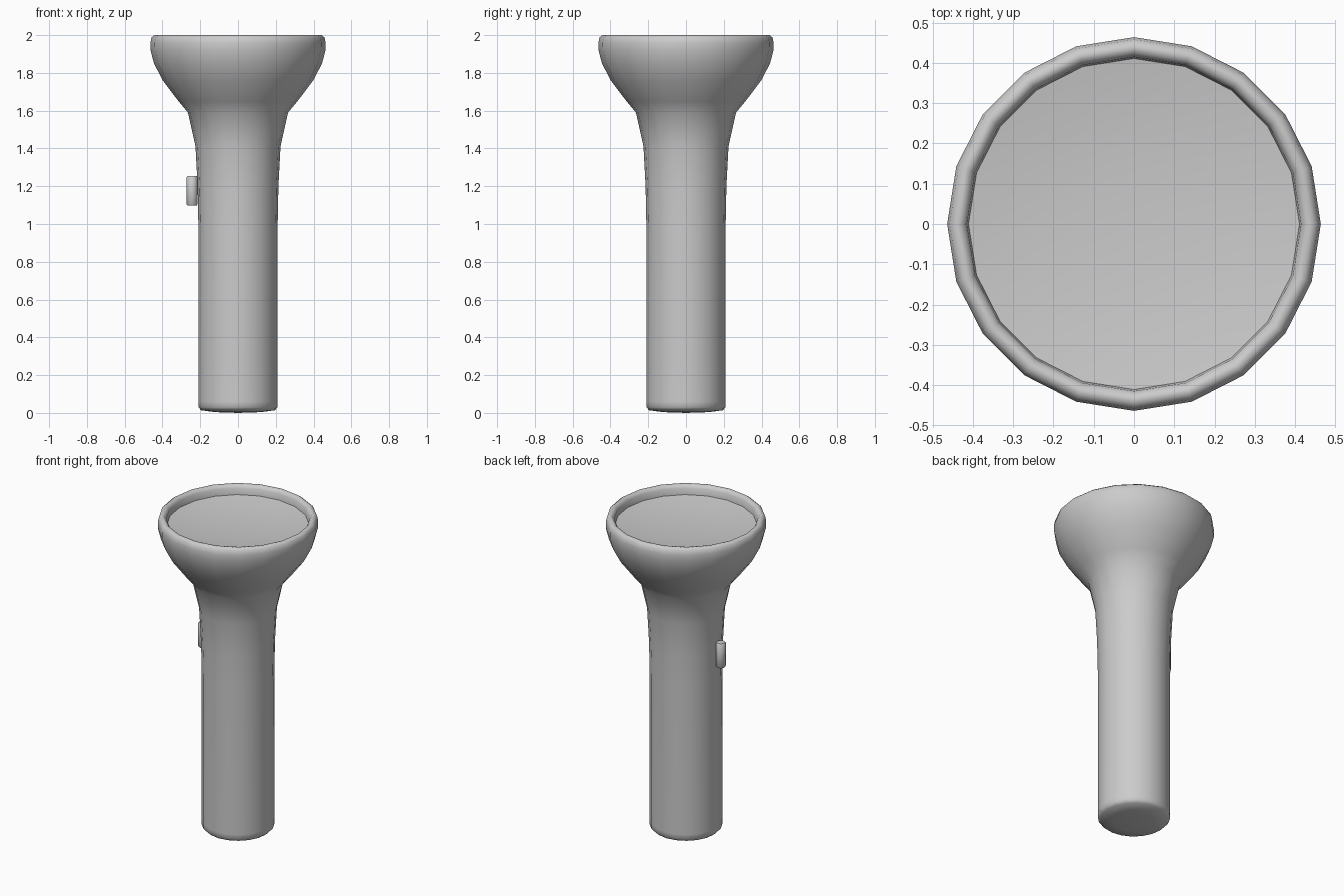
import bpy, bmesh, math

if "Cube" in bpy.data.objects:
    bpy.data.objects.remove(bpy.data.objects["Cube"])

SIDES = 20


def lathe(name, profile, sides=SIDES, centre=(0, 0), angle=75):
    """Revolve (radius, z) points around a vertical axis; radius 0 closes to a point."""
    bm = bmesh.new()
    rings = []
    for r, z in profile:
        count = sides if r else 1
        rings.append([bm.verts.new((centre[0] + r * math.cos(2 * math.pi * i / sides),
                                    centre[1] + r * math.sin(2 * math.pi * i / sides), z))
                      for i in range(count)])
    for a, b in zip(rings, rings[1:]):
        for i in range(sides):
            j = (i + 1) % sides
            quad = [a[i % len(a)], a[j % len(a)], b[j % len(b)], b[i % len(b)]]
            bm.faces.new(list(dict.fromkeys(quad)))
    bmesh.ops.recalc_face_normals(bm, faces=bm.faces)
    mesh = bpy.data.meshes.new(name)
    bm.to_mesh(mesh)
    bm.free()
    obj = bpy.data.objects.new(name, mesh)
    bpy.context.collection.objects.link(obj)
    bpy.ops.object.select_all(action='DESELECT')
    obj.select_set(True)
    bpy.context.view_layer.objects.active = obj
    bpy.ops.object.shade_smooth_by_angle(angle=math.radians(angle))
    return obj


# Handle, flared head, rolled rim and shallow recessed lens as one closed shell
lathe("flashlight_body", [
    (0, 0.0), (0.12, 0.004), (0.195, 0.014), (0.21, 0.03),    # end cap
    (0.21, 0.06), (0.21, 1.0), (0.214, 1.2), (0.225, 1.41),   # handle
    (0.265, 1.59), (0.315, 1.65), (0.398, 1.76),              # flare
    (0.445, 1.85), (0.463, 1.92), (0.464, 1.96),
    (0.458, 1.988), (0.443, 2.0), (0.427, 1.997),             # rim
    (0.415, 1.98), (0.411, 1.94),                             # recess wall
    (0.3, 1.924), (0.15, 1.914), (0, 1.91),                   # lens
])

# Switch on the left side
lathe("switch_button", [(0, 1.098), (0.024, 1.098), (0.029, 1.104),
                        (0.029, 1.248), (0.024, 1.254), (0, 1.254)],
      sides=16, centre=(-0.243, -0.004), angle=40)
